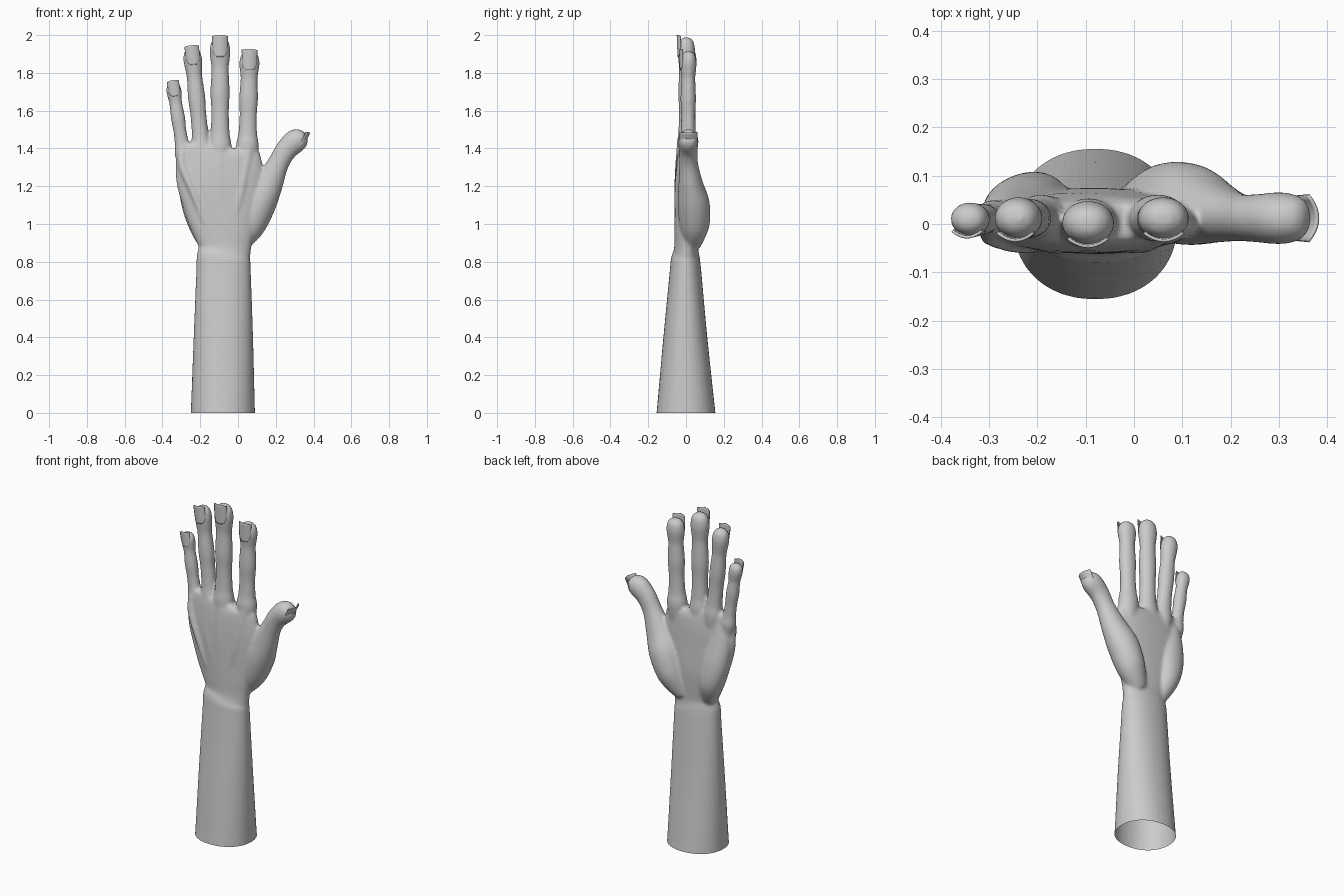
import bpy, bmesh, math
from mathutils import Vector, Matrix

if "Cube" in bpy.data.objects:
    bpy.data.objects.remove(bpy.data.objects["Cube"])

SIDES = 32
bm = bmesh.new()


def spline(rows, steps=4):
    """Catmull-Rom interpolation of a list of number tuples."""
    out = []
    for i in range(len(rows) - 1):
        a, b = rows[max(i - 1, 0)], rows[i]
        c, d = rows[i + 1], rows[min(i + 2, len(rows) - 1)]
        for s in range(steps):
            t = s / steps
            out.append([0.5 * (2 * q + (r - p) * t + (2 * p - 5 * q + 4 * r - e) * t * t
                               + (3 * q - p - 3 * r + e) * t ** 3)
                        for p, q, r, e in zip(a, b, c, d)])
    return out + [list(rows[-1])]


def loft(rows, power=2.0):
    """Closed tube through rows of (x, y, z, half width, half depth)."""
    rows = spline(rows)
    rings = []
    for i, (x, y, z, rx, ry) in enumerate(rows):
        p, n = rows[max(i - 1, 0)], rows[min(i + 1, len(rows) - 1)]
        t = Vector((n[0] - p[0], 0, n[2] - p[2])).normalized()
        side = Vector((t.z, 0, -t.x))
        ring = []
        for k in range(SIDES):
            a = 2 * math.pi * k / SIDES
            c, s = math.cos(a), math.sin(a)
            c = math.copysign(abs(c) ** (2 / power), c)
            s = math.copysign(abs(s) ** (2 / power), s)
            ring.append(bm.verts.new(Vector((x, y, z)) + side * c * rx + Vector((0, s * ry, 0))))
        rings.append(ring)
    for r0, r1 in zip(rings, rings[1:]):
        for k in range(SIDES):
            j = (k + 1) % SIDES
            bm.faces.new((r0[k], r0[j], r1[j], r1[k]))
    bm.faces.new(rings[0][::-1])
    bm.faces.new(rings[-1])


# Forearm, wrist and palm: z, left, right, back, palm side
body = [(-.1, -.254, .094, -.166, .166), (0, -.25, .09, -.156, .156),
        (.4, -.235, .08, -.12, .113), (.75, -.221, .068, -.086, .081),
        (.82, -.219, .066, -.079, .073), (.87, -.207, .069, -.063, .065),
        (.95, -.235, .09, -.062, .07), (1.05, -.275, .11, -.062, .075),
        (1.2, -.32, .135, -.06, .068), (1.3, -.333, .13, -.055, .063),
        (1.37, -.33, .105, -.047, .055), (1.41, -.3, .08, -.037, .045)]
loft([((l + r) / 2, (b + f) / 2, z, (r - l) / 2, (f - b) / 2) for z, l, r, b, f in body], 2.15)

# Thumb with the ball of the thumb
loft([(-.01, .03, .88, .045, .045), (.03, .04, .94, .07, .065), (.07, .045, 1.01, .085, .082),
      (.117, .04, 1.12, .09, .084), (.165, .025, 1.22, .076, .064), (.213, .014, 1.32, .057, .05),
      (.254, .012, 1.39, .058, .05), (.298, .012, 1.434, .063, .054), (.328, .012, 1.452, .057, .05),
      (.35, .012, 1.464, .04, .038), (.36, .012, 1.469, .018, .018)])

# Ball of the hand on the little finger side
loft([(-.16, .02, .88, .04, .035), (-.195, .045, .99, .065, .06), (-.225, .042, 1.12, .078, .06),
      (-.25, .028, 1.26, .065, .045), (-.26, .02, 1.36, .04, .03)])

# Fingers: base x, base z, tip x, tip z, y, half width, half depth
fingers = {
    "little": (-.295, 1.41, -.346, 1.75, .01, .038, .033),
    "ring": (-.197, 1.45, -.246, 1.935, .012, .046, .041),
    "middle": (-.095, 1.46, -.095, 1.988, .002, .051, .043),
    "index": (.051, 1.46, .062, 1.915, .012, .05, .041),
}
profile = [(-.5, .7), (-.13, 1.2), (.04, 1.0), (.25, .92), (.42, 1.0), (.52, .98), (.68, .9),
           (.75, .97), (.85, 1.08), (.93, .99), (.975, .75), (1, .35)]
for bx, bz, tx, tz, y, rx, ry in fingers.values():
    loft([(bx + (tx - bx) * t, y, bz + (tz - bz) * t, rx * s, ry * s) for t, s in profile])
    # Tendon running from the wrist to the knuckle
    loft([(-.08 + (bx + .08) * .35, -.04, .95, .012, .012),
          (-.08 + (bx + .08) * .7, -.044, 1.15, .018, .019),
          (bx, y - .038, bz - .1, .022, .018), (bx, y - .03, bz - .02, .012, .012)])

bmesh.ops.recalc_face_normals(bm, faces=bm.faces)
mesh = bpy.data.meshes.new("hand")
bm.to_mesh(mesh)
bm.free()
hand = bpy.data.objects.new("hand_and_forearm", mesh)
bpy.context.collection.objects.link(hand)

# Fuse the parts into one smooth skin
rem = hand.modifiers.new("fuse", 'REMESH')
rem.mode = 'VOXEL'
rem.voxel_size = .008
sm = hand.modifiers.new("relax", 'SMOOTH')
sm.factor = .5
sm.iterations = 10
bpy.context.view_layer.update()
skin = bpy.data.meshes.new_from_object(hand.evaluated_get(bpy.context.evaluated_depsgraph_get()))
hand.modifiers.clear()

# Cut the forearm open at the bottom
bm = bmesh.new()
bm.from_mesh(skin)
bmesh.ops.bisect_plane(bm, geom=bm.verts[:] + bm.edges[:] + bm.faces[:], plane_co=(0, 0, 0),
                       plane_no=(0, 0, -1), clear_outer=True)
for f in bm.faces:
    f.smooth = True
bm.to_mesh(skin)
bm.free()
hand.data = skin


def nail(name, centre, along, out, w, h, drop):
    """Curved nail plate, rounded at its root."""
    along, out = Vector(along).normalized(), Vector(out).normalized()
    across = (-out).cross(along)
    frame = Matrix((across, -out, along)).transposed()
    b = bmesh.new()
    bmesh.ops.create_grid(b, x_segments=10, y_segments=12, size=1)
    for v in b.verts:
        u, t = v.co.x, v.co.y
        root = max(0, -t - .3) / .7
        half = w / 2 * (math.sqrt(1 - .75 * root * root) + .05 * t)
        x = u * half
        tip = t * h / 2 - (.006 * u * u if t > .9 else 0)
        v.co = Vector(centre) + frame @ Vector((x, drop * (2 * x / w) ** 2, tip))
    for f in b.faces:
        f.smooth = True
    me = bpy.data.meshes.new(name)
    b.to_mesh(me)
    b.free()
    ob = bpy.data.objects.new(name, me)
    bpy.context.collection.objects.link(ob)
    thick = ob.modifiers.new("thickness", 'SOLIDIFY')
    thick.thickness = .006
    thick.offset = 0


# Nails
for name, (bx, bz, tx, tz, y, rx, ry) in fingers.items():
    h = rx * 2.25
    lean = (tx - bx) / (tz - bz)
    top = tz + .012
    nail(name + "_nail", (tx - lean * h / 2, y - ry * 1.07, top - h / 2), (lean, -.04, 1),
         (0, -1, -.04), rx * 1.55, h, ry * .35)
nail("thumb_nail", (.355, .012, 1.434), (.46, 0, .89), (.89, 0, -.46), .092, .112, .018)
